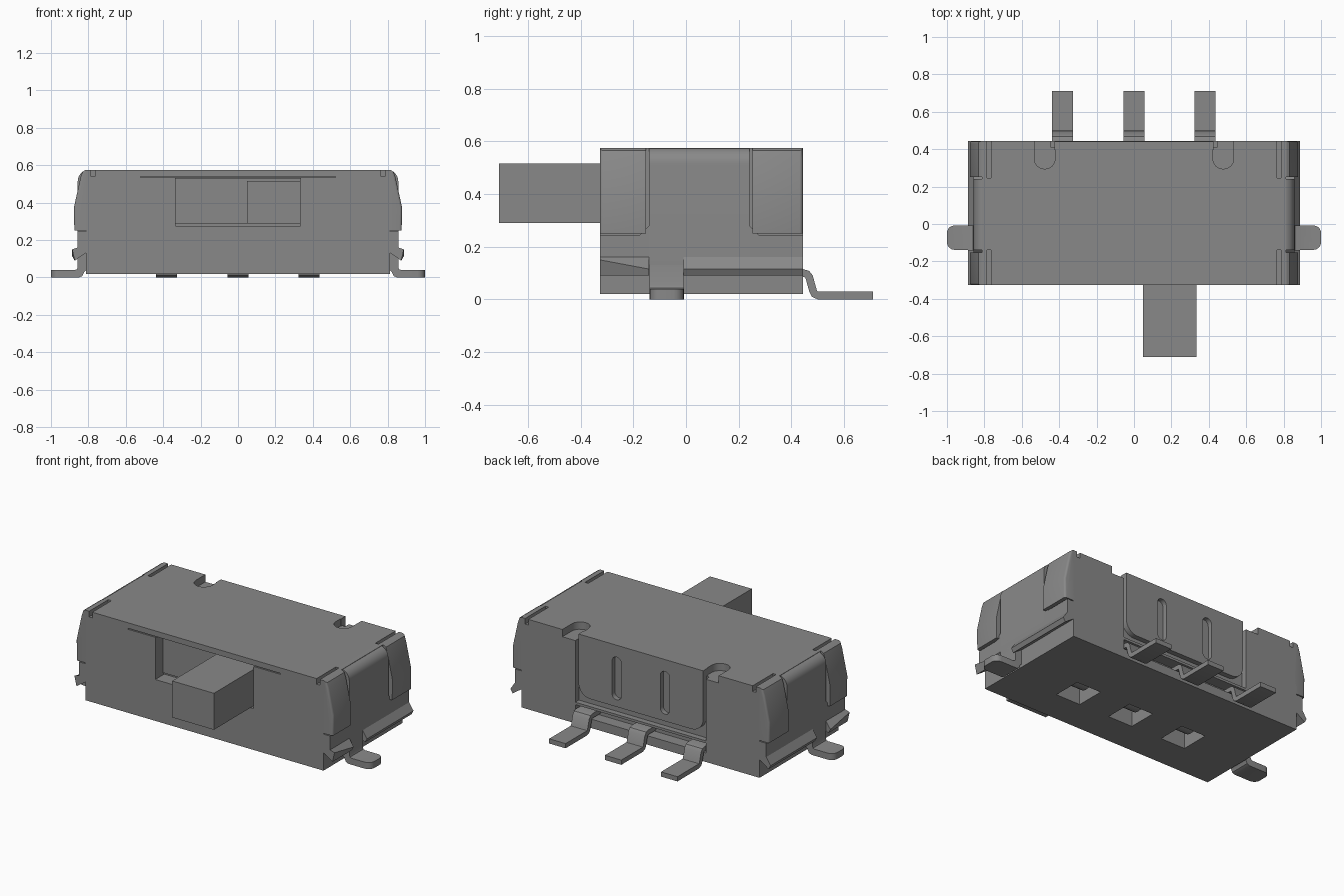
import bpy, bmesh, math
from mathutils import Vector

if "Cube" in bpy.data.objects:
    bpy.data.objects.remove(bpy.data.objects["Cube"])

grey = bpy.data.materials.new("mid_grey")
grey.diffuse_color = (0.25, 0.25, 0.25, 1)
grey.use_nodes = True
grey.node_tree.nodes["Principled BSDF"].inputs["Base Color"].default_value = grey.diffuse_color


def prism(name, pts, axis, a, b):
    """Extrude a 2D outline along an axis from a to b."""
    place = {'x': lambda p, t: (t, p[0], p[1]),
             'y': lambda p, t: (p[0], t, p[1]),
             'z': lambda p, t: (p[0], p[1], t)}[axis]
    bm = bmesh.new()
    lo = [bm.verts.new(place(p, a)) for p in pts]
    hi = [bm.verts.new(place(p, b)) for p in pts]
    n = len(pts)
    bm.faces.new(lo)
    bm.faces.new(hi[::-1])
    for i in range(n):
        bm.faces.new((lo[i], hi[i], hi[(i + 1) % n], lo[(i + 1) % n]))
    bmesh.ops.recalc_face_normals(bm, faces=bm.faces)
    me = bpy.data.meshes.new(name)
    bm.to_mesh(me)
    bm.free()
    me.materials.append(grey)
    ob = bpy.data.objects.new(name, me)
    bpy.context.collection.objects.link(ob)
    return ob


def box(name, x0, x1, y0, y1, z0, z1):
    return prism(name, [(x0, y0), (x1, y0), (x1, y1), (x0, y1)], 'z', z0, z1)


def arc(cx, cy, r, a0, a1, n=8):
    return [(cx + r * math.cos(math.radians(a0 + (a1 - a0) * i / n)),
             cy + r * math.sin(math.radians(a0 + (a1 - a0) * i / n))) for i in range(n + 1)]


def cut(ob, cutters):
    bpy.context.view_layer.objects.active = ob
    for c in cutters:
        m = ob.modifiers.new("cut", 'BOOLEAN')
        m.operation = 'DIFFERENCE'
        m.solver = 'EXACT'
        m.object = c
        bpy.ops.object.modifier_apply(modifier=m.name)
        bpy.data.objects.remove(c)


def round_edges(ob, test, width, seg=5):
    bm = bmesh.new()
    bm.from_mesh(ob.data)
    edges = [e for e in bm.edges if test(*[v.co for v in e.verts])]
    bmesh.ops.bevel(bm, geom=edges, offset=width, segments=seg, affect='EDGES', profile=0.5)
    bm.to_mesh(ob.data)
    bm.free()


def flip(pts, s):
    return [(s * p[0], p[1]) for p in pts]


F, B, TOP, BOT = -0.327, 0.443, 0.575, 0.02
PINS = (-0.383, 0.0, 0.38)

# Main housing with slider window, back opening, top notches and bottom pockets
housing = box("housing", -0.812, 0.812, F, B, BOT, TOP)
cutters = [box("window_cut", -0.335, 0.335, -0.5, -0.24, 0.275, 0.535),
           box("slit_cut", -0.52, 0.52, -0.5, F + 0.012, 0.535, 0.541),
           box("opening_cut", -0.445, 0.445, 0.408, 0.6, 0.15, 0.7),
           box("terminal_gap_cut", -0.445, 0.445, 0.37, 0.6, 0.075, 0.135)]
for s in (-1, 1):
    u = arc(s * 0.477, 0.35, 0.056, 180, 360) + [(s * 0.477 + 0.056, 0.6), (s * 0.477 - 0.056, 0.6)]
    cutters.append(prism("notch_cut", u, 'z', 0.53, 0.7))
    for y0, y1 in ((-0.5, -0.14), (0.245, 0.6)):
        cutters.append(box("groove_cut", *sorted((s * 0.765, s * 0.787)), y0, y1, 0.54, 0.7))
for x in PINS:
    cutters.append(box("pocket_cut", x - 0.085, x + 0.085, -0.12, 0.06, -0.1, 0.13))
cut(housing, cutters)

# Back flap with rounded lower corners and two upright slots
flap_pts = arc(-0.345, 0.275, 0.08, 180, 270) + arc(0.345, 0.275, 0.08, 270, 360) + \
    [(0.425, TOP), (-0.425, TOP)]
flap = prism("back_flap", flap_pts, 'y', 0.395, 0.44)
slots = []
for s in (-1, 1):
    p = arc(s * 0.165, 0.27, 0.032, 180, 360) + arc(s * 0.165, 0.47, 0.032, 0, 180)
    slots.append(prism("slot_cut", p, 'y', 0.411, 0.6))
cut(flap, slots)

# Slider knob and its carrier inside the window
box("slider_knob", 0.048, 0.333, -0.71, -0.2, 0.29, 0.515)
box("slider_carrier", -0.333, 0.333, -0.255, -0.2, 0.29, 0.53)

for s, side in ((-1, "left"), (1, "right")):
    # Rounded end flange and the band beneath it
    flange = [(0.78, 0.13), (0.857, 0.13)] + arc(0.797, 0.515, 0.06, 0, 90) + [(0.78, TOP)]
    prism(side + "_end_flange", flip(flange, s), 'y', -0.14, 0.24)
    band = [(0.79, 0.12), (0.857, 0.155), (0.857, 0.245), (0.79, 0.245)]
    prism(side + "_end_band", flip(band, s), 'y', F, B)
    # Small gussets where the flange widens into the band
    for y, d in ((-0.14, -1), (0.24, 1)):
        prism(side + "_gusset", [(y, 0.24), (y + d * 0.035, 0.245), (y, 0.28)],
              'x', s * 0.8, s * 0.857)

    # Sloped corner tabs folded round from front and back
    tab = [(0.795, 0.25), (0.875, 0.25), (0.877, 0.375), (0.842, 0.535), (0.832, 0.565),
           (0.815, TOP), (0.795, TOP)]
    for y0, y1, end in ((F, -0.152, "front"), (0.252, B, "back")):
        ob = prism(f"{side}_{end}_corner_tab", flip(tab, s), 'y', y0, y1)
        yo = y0 if end == "front" else y1
        round_edges(ob, lambda a, b: abs(a.y - yo) < 1e-4 and abs(b.y - yo) < 1e-4
                    and min(abs(a.x), abs(b.x)) > 0.83, 0.012, 3)

    # Outward bent latching lips, the front one twisted upward
    lip = [(0.80, 0.155), (0.857, 0.16), (0.887, 0.115), (0.873, 0.09), (0.80, 0.14)]
    prism(side + "_back_lip", flip(lip, s), 'y', -0.01, B)
    front = prism(side + "_front_lip", flip(lip, s), 'y', F, -0.14)
    for v in front.data.vertices:
        if v.co.y < -0.3 and abs(abs(v.co.x) - 0.887) < 0.005:
            v.co.z += 0.035

    # Mounting foot with rounded tip
    foot = [(0.80, 0.17), (0.857, 0.17), (0.857, 0.055), (0.861, 0.044), (0.872, 0.04),
            (1.0, 0.04), (1.0, 0.0), (0.85, 0.0), (0.832, 0.008), (0.822, 0.03), (0.80, 0.05)]
    ob = prism(side + "_mounting_foot", flip(foot, s), 'y', -0.138, -0.008)
    round_edges(ob, lambda a, b: abs(a.x) > 0.999 and abs(b.x) > 0.999
                and abs(a.z - b.z) > 0.02, 0.04)

# Gull-wing terminals: offset centre line swept into a bent strip
path = [(0.36, 0.1), (0.445, 0.1), (0.459, 0.096), (0.467, 0.086), (0.482, 0.032),
        (0.488, 0.02), (0.50, 0.0145), (0.71, 0.0145)]
pts = [Vector(p) for p in path]
upper, lower = [], []
for i, p in enumerate(pts):
    t = (pts[min(i + 1, len(pts) - 1)] - pts[max(i - 1, 0)]).normalized()
    n = Vector((-t.y, t.x)) * 0.0145
    if i in (0, 1, len(pts) - 2, len(pts) - 1):
        n = Vector((0, 0.0145))
    upper.append(tuple(p + n))
    lower.append(tuple(p - n))
for i, x in enumerate(PINS):
    prism(f"terminal_{i + 1}", upper + lower[::-1], 'x', x - 0.056, x + 0.056)
    # Curved contact seen in each bottom pocket
    prism(f"contact_{i + 1}", arc(-0.03, 0.13, 0.065, 180, 360), 'x', x - 0.056, x + 0.056)

bpy.ops.object.select_all(action='SELECT')
bpy.context.view_layer.objects.active = housing
bpy.ops.object.shade_smooth_by_angle(angle=math.radians(30))
